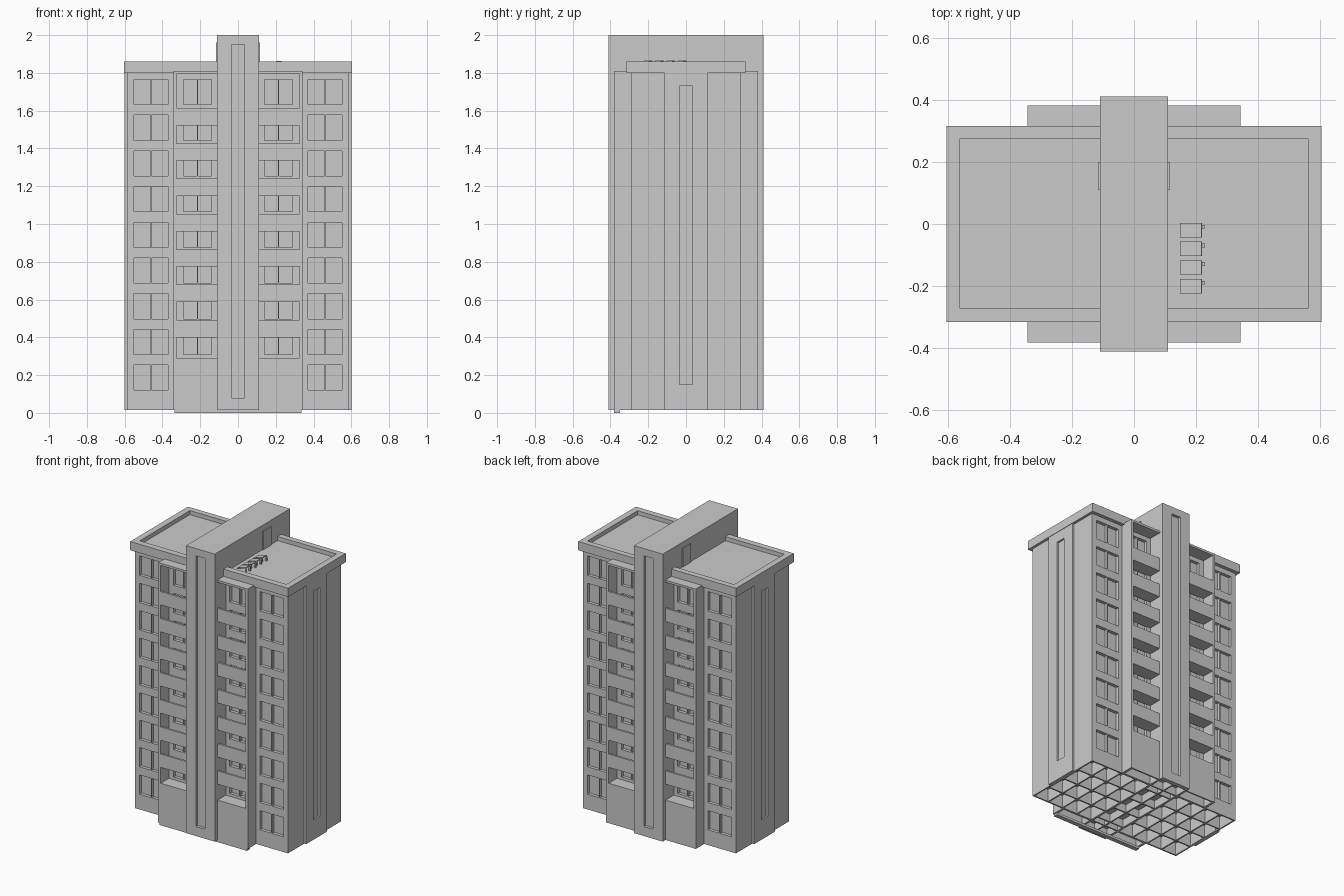
import bpy, bmesh
from mathutils import Matrix, Vector

if "Cube" in bpy.data.objects:
    bpy.data.objects.remove(bpy.data.objects["Cube"])

PITCH = 0.189
SIGNS = (-1, 1)


def add_box(bm, x0, x1, y0, y1, z0, z1, rot=None):
    c = Vector(((x0 + x1) / 2, (y0 + y1) / 2, (z0 + z1) / 2))
    m = Matrix.Translation(c)
    if rot:
        m = m @ rot
    m = m @ Matrix.Diagonal((abs(x1 - x0), abs(y1 - y0), abs(z1 - z0), 1))
    bmesh.ops.create_cube(bm, size=1, matrix=m)


def make(name, boxes):
    bm = bmesh.new()
    for b in boxes:
        add_box(bm, *b)
    me = bpy.data.meshes.new(name)
    bm.to_mesh(me)
    bm.free()
    ob = bpy.data.objects.new(name, me)
    bpy.context.scene.collection.objects.link(ob)
    return ob


def carve(ob, boxes):
    cutter = make("cutter", boxes)
    cutter.hide_render = True
    mod = ob.modifiers.new("cut", 'BOOLEAN')
    mod.operation = 'DIFFERENCE'
    mod.solver = 'EXACT'
    mod.object = cutter
    dg = bpy.context.evaluated_depsgraph_get()
    me = bpy.data.meshes.new_from_object(ob.evaluated_get(dg))
    ob.modifiers.clear()
    ob.data = me
    bpy.data.objects.remove(cutter)


def cells(x0, x1, y0, y1, nx, ny, wall=0.01, top=0.1):
    """Open underside compartments between thin partition walls."""
    dx, dy, h = (x1 - x0) / nx, (y1 - y0) / ny, wall / 2
    return [(x0 + i * dx + h, x0 + (i + 1) * dx - h,
             y0 + j * dy + h, y0 + (j + 1) * dy - h, -0.05, top)
            for i in range(nx) for j in range(ny)]


# Main block with recessed window panes and a hollow, partitioned underside
body = make("main_block", [(-0.585, 0.585, -0.29, 0.29, 0.015, 1.805)])
cuts = []
for sx in SIGNS:
    for sy in SIGNS:
        for k in range(9):
            z = 0.12 + PITCH * k
            panes = [(0.37, 0.457), (0.463, 0.55)]
            if k > 0:
                panes += [(0.14, 0.211), (0.217, 0.288)]
            for a, b in panes:
                xa, xb = sorted((sx * a, sx * b))
                ya, yb = sorted((sy * 0.268, sy * 0.35))
                cuts.append((xa, xb, ya, yb, z, z + 0.133))
    xa, xb = sorted((sx * 0.11, sx * 0.58))
    cuts += cells(xa, xb, -0.285, 0.285, 4, 4)
cuts += cells(-0.11, 0.11, -0.285, 0.285, 1, 1)
carve(body, cuts)

# Central slab tower with tall slots front and back
tower = make("central_tower", [(-0.11, 0.11, -0.41, 0.41, 0.015, 2.0)])
slots = [(-0.035, 0.035, -0.5, -0.39, 0.08, 1.95),
         (-0.035, 0.035, 0.39, 0.5, 0.08, 1.95)]
carve(tower, slots + cells(-0.105, 0.105, -0.385, 0.385, 2, 5, top=0.07))

# Side ribs with a narrow slot
for sx in SIGNS:
    xa, xb = sorted((sx * 0.57, sx * 0.6))
    rib = make("side_rib", [(xa, xb, -0.115, 0.115, 0.015, 1.81)])
    xa, xb = sorted((sx * 0.588, sx * 0.7))
    carve(rib, [(xa, xb, -0.035, 0.035, 0.15, 1.73)])

# Overhanging roof with raised rim
roof = make("roof_parapet", [(-0.603, 0.603, -0.315, 0.315, 1.80, 1.86)])
carve(roof, [(-0.56, 0.56, -0.272, 0.275, 1.832, 1.95)])

# Balcony bays: base, outer fin, top slab, then a rail and floor per storey
for sx in SIGNS:
    for sy in SIGNS:
        def q(x0, x1, y0, y1, z0, z1):
            return (*sorted((sx * x0, sx * x1)), *sorted((sy * y0, sy * y1)), z0, z1)
        base = make("bay_base", [q(0.105, 0.335, 0.285, 0.38, 0.015, 0.29)])
        carve(base, [q(0.115, 0.325, 0.295, 0.37, -0.05, 0.1)])
        make("bay_frame", [q(0.325, 0.342, 0.285, 0.382, 0.015, 1.81),
                           q(0.105, 0.325, 0.285, 0.382, 1.795, 1.81)])
        rails = []
        for k in range(7):
            z = 0.40 + k * 0.187
            rails.append(q(0.105, 0.327, 0.366, 0.38, z, z + 0.092))
            rails.append(q(0.105, 0.327, 0.285, 0.368, z, z + 0.015))
        make("balconies", rails)

# Doorstep strip at the front
make("front_step", [(-0.335, 0.335, -0.38, -0.35, 0.0, 0.016)])

# Roof access doors on the tower sides
for sx in SIGNS:
    xa, xb = sorted((sx * 0.1, sx * 0.116))
    make("roof_door", [(xa, xb, 0.11, 0.2, 1.83, 1.96)])

# Row of tilted roof panels, each with legs and a small end pipe
tilt = Matrix.Rotation(-0.3, 4, 'Y')
for i in range(4):
    y = -0.02 - 0.06 * i
    make("roof_panel", [(0.148, 0.22, y - 0.023, y + 0.023, 1.849, 1.855, tilt),
                        (0.21, 0.216, y - 0.02, y - 0.014, 1.83, 1.86),
                        (0.21, 0.216, y + 0.014, y + 0.02, 1.83, 1.86),
                        (0.217, 0.229, y + 0.005, y + 0.017, 1.83, 1.862)])
